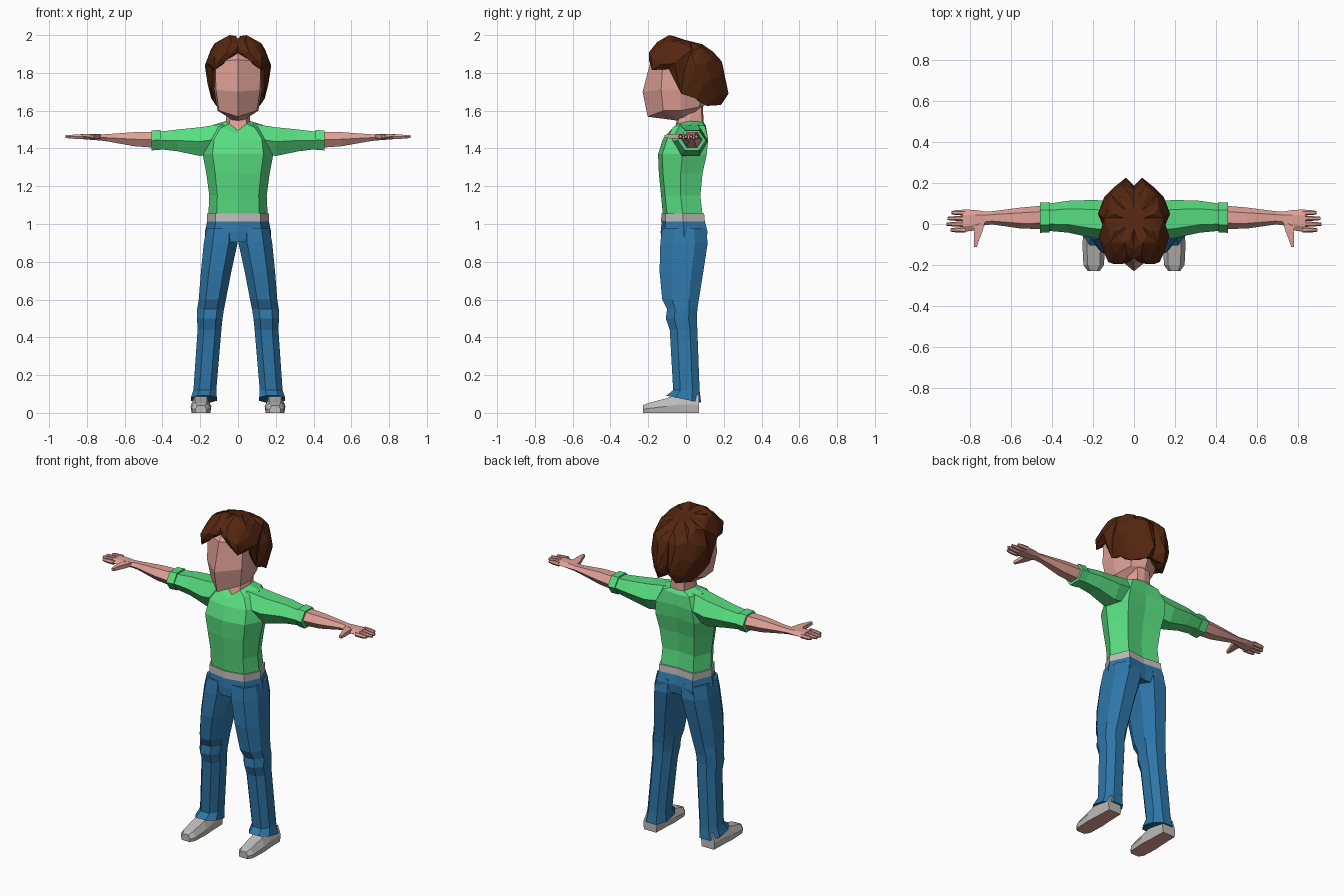
import bpy, bmesh, math

def material(name, r, g, b):
    lin = lambda c: ((c / 255 + 0.055) / 1.055) ** 2.4
    m = bpy.data.materials.new(name)
    m.diffuse_color = (lin(r), lin(g), lin(b), 1)
    return m

SKIN = material("skin", 224, 162, 152)
SHIRT = material("green cloth", 88, 222, 128)
DENIM = material("blue denim", 46, 118, 168)
GREY = material("light grey", 190, 188, 186)
HAIR = material("dark brown", 84, 38, 16)

def loft(name, rings, mats, mirror=False, caps=(True, True), rule=None, poke=0):
    """Skin a list of equal-length point rings into a flat-shaded object."""
    bm = bmesh.new()
    vs = [[bm.verts.new(p) for p in ring] for ring in rings]
    for a, b in zip(vs, vs[1:]):
        n = len(a)
        for i in range(n):
            j = (i + 1) % n
            bm.faces.new((a[i], a[j], b[j], b[i]))
    sides = bm.faces[:]
    if caps[0]:
        bm.faces.new(vs[0])
    if caps[1]:
        bm.faces.new(vs[-1])
    bmesh.ops.recalc_face_normals(bm, faces=bm.faces)
    if poke:
        bmesh.ops.poke(bm, faces=sides, offset=poke)
    bm.normal_update()
    if rule:
        for f in bm.faces:
            f.material_index = rule(f)
    me = bpy.data.meshes.new(name)
    bm.to_mesh(me)
    bm.free()
    for m in mats:
        me.materials.append(m)
    ob = bpy.data.objects.new(name, me)
    bpy.context.collection.objects.link(ob)
    if mirror:
        ob.modifiers.new("Mirror", 'MIRROR').use_mirror_merge = False
    return ob

def sym(half):
    """Full ring from a half ring running front centre to back centre."""
    return half + [(-x, y, z) for x, y, z in reversed(half[1:-1])]

def body(z, f, b, w):
    m = (f + b) / 2
    return sym([(0, f, z), (.72 * w, f + .022, z), (w, m, z),
                (.7 * w, b, z), (0, b - .012, z)])

def box8(z, x0, x1, y0, y1, slant=0):
    """Chamfered leg section."""
    cx, cy = (x1 - x0) * .26, (y1 - y0) * .27
    pts = [(x0 + cx, y0), (x1 - cx, y0), (x1, y0 + cy), (x1, y1 - cy),
           (x1 - cx, y1), (x0 + cx, y1), (x0, y1 - cy), (x0, y0 + cy)]
    return [(x, y, z - slant * y) for x, y in pts]

def hexa(x, y0, y1, z0, z1):
    """Six-sided arm section."""
    q, m = (y1 - y0) * .25, (z0 + z1) / 2
    return [(x, y0, m), (x, y0 + q, z1), (x, y1 - q, z1),
            (x, y1, m), (x, y1 - q, z0), (x, y0 + q, z0)]

# Shirt body with a V collar
collar = sym([(0, -.06, 1.495), (.045, -.045, 1.53), (.065, .02, 1.545),
              (.045, .085, 1.54), (0, .092, 1.54)])
shoulder = sym([(0, -.088, 1.475), (.09, -.07, 1.51), (.13, .02, 1.525),
                (.09, .1, 1.52), (0, .105, 1.52)])
loft("shirt_body", [body(*r) for r in (
    (1.045, -.122, .088, .157), (1.15, -.132, .076, .152), (1.27, -.144, .088, .168),
    (1.37, -.148, .11, .187), (1.45, -.122, .117, .175))] + [shoulder, collar],
    [SHIRT], caps=(True, False))

# Sleeves and rolled cuffs
loft("sleeve", [hexa(*r) for r in (
    (.08, -.08, .11, 1.38, 1.53), (.20, -.068, .117, 1.36, 1.512),
    (.32, -.042, .113, 1.385, 1.5), (.42, -.033, .098, 1.397, 1.488))], [SHIRT], True)
loft("sleeve_cuff", [hexa(*r) for r in (
    (.41, -.04, .106, 1.392, 1.498), (.458, -.043, .105, 1.39, 1.495))], [SHIRT], True)

# Forearms, palms, fingers and thumbs
loft("forearm_and_palm", [hexa(*r) for r in (
    (.43, -.025, .09, 1.403, 1.487), (.55, -.022, .08, 1.412, 1.486),
    (.69, -.002, .062, 1.437, 1.476), (.725, -.006, .06, 1.442, 1.474),
    (.77, -.03, .068, 1.445, 1.477), (.835, -.04, .071, 1.45, 1.476))], [SKIN], True)
for i, (y, tip) in enumerate(((-.029, .893), (-.001, .912), (.027, .908), (.055, .888))):
    loft(f"finger_{i + 1}", [hexa(.82, y - .013, y + .013, 1.451, 1.475),
                             hexa(.865, y - .012, y + .012, 1.451, 1.473),
                             hexa(tip, y - .008, y + .008, 1.455, 1.47)], [SKIN], True)
loft("thumb", [[(x - w, y, 1.464 - h), (x + w, y, 1.464 - h),
                (x + w, y, 1.464 + h), (x - w, y, 1.464 + h)] for x, y, w, h in
               ((.755, .01, .03, .011), (.757, -.035, .02, .012),
                (.766, -.075, .013, .011), (.772, -.113, .007, .008))], [SKIN], True)

# Waistband, hips and trouser legs
loft("waistband", [body(1.012, -.132, .1, .164), body(1.055, -.13, .096, .164)], [GREY])
loft("trouser_hips", [body(*r) for r in (
    (.905, -.132, .108, .176), (.96, -.134, .114, .175), (1.025, -.128, .097, .161))], [DENIM])
loft("trouser_leg", [box8(*r) for r in (
    (.98, .008, .165, -.126, .104), (.90, .002, .181, -.136, .115),
    (.75, .035, .196, -.14, .092), (.60, .064, .208, -.126, .068),
    (.55, .074, .216, -.1, .06), (.50, .082, .217, -.107, .058),
    (.44, .088, .214, -.086, .06), (.12, .115, .236, -.068, .072),
    (.07, .112, .25, -.105, .08, .2))], [DENIM], True)

# Shoes, with skin-toned soles picked by face direction
loft("shoe", [[(.196 - w * .9, y, 0), (.196 + w * .9, y, 0), (.196 + w, y, h * .45),
               (.196 + w * .6, y, h), (.196 - w * .6, y, h), (.196 - w, y, h * .45)]
              for y, w, h in ((-.228, .03, .04), (-.2, .05, .052), (-.1, .055, .078),
                              (-.04, .05, .1), (.068, .046, .095))],
     [GREY, SKIN], True, rule=lambda f: int(f.normal.z < -.9))

# Neck and head
loft("neck", [collar, sym([(0, -.045, 1.57), (.042, -.035, 1.57), (.06, .02, 1.59),
                           (.045, .08, 1.64), (0, .09, 1.66)])], [SKIN])
loft("head", [sym(h) for h in (
    [(0, -.05, 1.548), (.03, -.035, 1.55), (.035, -.01, 1.555), (.03, .03, 1.57), (0, .05, 1.58)],
    [(0, -.203, 1.568), (.1, -.12, 1.6), (.108, -.03, 1.6), (.08, .07, 1.62), (0, .1, 1.63)],
    [(0, -.23, 1.7), (.117, -.132, 1.71), (.126, -.03, 1.71), (.1, .09, 1.71), (0, .14, 1.71)],
    [(0, -.185, 1.87), (.12, -.122, 1.86), (.126, -.02, 1.86), (.1, .1, 1.86), (0, .15, 1.86)],
    [(0, -.11, 1.94), (.06, -.08, 1.93), (.08, 0, 1.92), (.06, .08, 1.9), (0, .1, 1.9)])], [SKIN])

# Tousled hair: hairline, widest locks and crown rings, front to back
hairline = [(0, -.165, 1.905), (.065, -.185, 1.865), (.122, -.18, 1.815),
            (.137, -.09, 1.82), (.14, -.025, 1.69), (.142, .05, 1.665),
            (.115, .11, 1.625), (.06, .185, 1.63), (0, .155, 1.66)]
locks = [(0, -.168, 1.945), (.06, -.195, 1.91), (.125, -.185, 1.885),
         (.172, -.06, 1.85), (.15, -.01, 1.81), (.176, .05, 1.84),
         (.145, .13, 1.76), (.04, .225, 1.69), (0, .185, 1.73)]
crown = [(0, -.12, 1.982), (.045, -.09, 2.0), (.115, -.09, 1.962),
         (.125, -.03, 1.955), (.145, .03, 1.92), (.12, .08, 1.935),
         (.11, .14, 1.88), (.06, .19, 1.86), (0, .165, 1.875)]
under = [(x * .8, y * .75, z + .03) for x, y, z in hairline]
peak = [(x * .35, .03 + (y - .03) * .35, 1.966 - .25 * (y - .03) * .35) for x, y, z in crown]
loft("hair", [sym(r) for r in (under, hairline, locks, crown, peak)], [HAIR], poke=.01)
